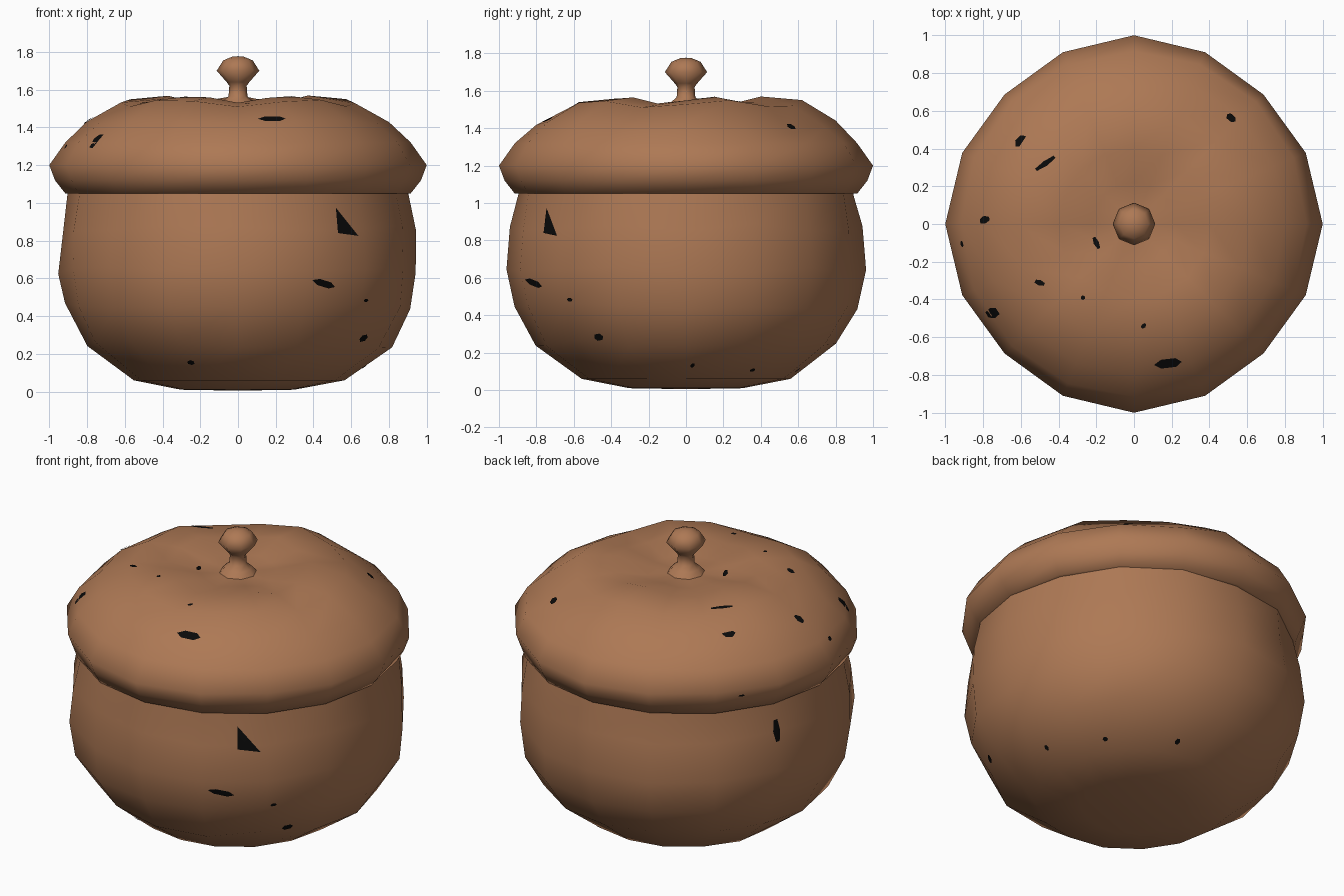
import bpy, bmesh, math, random
from mathutils import Vector
from mathutils.bvhtree import BVHTree

cube = bpy.data.objects.get("Cube")
if cube:
    bpy.data.objects.remove(cube)
random.seed(4)


def material(name, rgb):
    m = bpy.data.materials.new(name)
    m.use_nodes = True
    m.diffuse_color = (*rgb, 1)
    m.node_tree.nodes["Principled BSDF"].inputs["Base Color"].default_value = (*rgb, 1)
    return m


clay = material("warm brown clay", (0.42, 0.19, 0.09))
black = material("black fleck", (0.003, 0.003, 0.003))


def finish(bm, name, mat):
    bm.normal_update()
    mesh = bpy.data.meshes.new(name)
    bm.to_mesh(mesh)
    bm.free()
    obj = bpy.data.objects.new(name, mesh)
    bpy.context.collection.objects.link(obj)
    mesh.materials.append(mat)
    for p in mesh.polygons:
        p.use_smooth = True
    return obj


def lathe(name, profile, sides, warp=lambda r, a, z: (r, z)):
    """Turn (radius, height) points, listed bottom to top, into a round part."""
    bm = bmesh.new()
    rings = []
    for r, z in profile:
        if r == 0:
            rings.append([bm.verts.new((0, 0, z))] * sides)
            continue
        ring = []
        for i in range(sides):
            a = math.tau * i / sides
            rr, zz = warp(r, a, z)
            ring.append(bm.verts.new((rr * math.cos(a), rr * math.sin(a), zz)))
        rings.append(ring)
    for low, high in zip(rings, rings[1:]):
        for i in range(sides):
            j = (i + 1) % sides
            quad = dict.fromkeys((low[i], low[j], high[j], high[i]))
            bm.faces.new(list(quad))
    return finish(bm, name, clay)


def hand_made(r, a, z):
    # slight unevenness of the pot wall
    return r * random.uniform(0.985, 1.01), max(0, z + random.uniform(-0.02, 0.02) * (r > 0.7))


def lumpy(r, a, z):
    # soft radial folds on the crown, slightly pointed rim
    if 0.2 < r < 0.85:
        fold = math.cos(5 * (a - math.radians(-53)))
        z += 0.022 * fold * math.sin(math.pi * (r - 0.1) / 0.85)
        # dent at the back
        z -= 0.05 * max(0, math.cos(a - math.radians(43))) ** 12 * (r > 0.7)
    elif r > 0.95:
        r *= 0.985 + 0.015 * math.cos(4 * a)
    return r, z


pot = lathe("pot_body", [(0, 0.005), (0.3, 0.01), (0.56, 0.06), (0.81, 0.25), (0.925, 0.45),
                         (0.955, 0.64), (0.935, 0.87), (0.905, 1.05), (0.9, 1.14)], 16, hand_made)
lid = lathe("lid", [(0.87, 1.05), (0.915, 1.05), (0.97, 1.12), (1.0, 1.2), (0.915, 1.32),
                    (0.8, 1.43), (0.62, 1.53), (0.4, 1.55), (0.22, 1.515), (0.1, 1.51),
                    (0, 1.51)], 16, lumpy)
lathe("lid_knob", [(0.11, 1.505), (0.08, 1.54), (0.05, 1.565), (0.046, 1.62), (0.06, 1.64),
                   (0.113, 1.7), (0.078, 1.755), (0.03, 1.775), (0, 1.777)], 8)


def fleck(bm, tree, spot, width, height, tilt, wedge=False):
    """Lay a thin black chip on the nearest point of a surface."""
    centre, n, _, _ = tree.find_nearest(Vector(spot))
    u = Vector((0, 0, 1)).cross(n).normalized()
    v = n.cross(u)
    if wedge:
        outline = [(-1, 1), (1, -1), (-1, -0.8)]
    else:
        outline = [(math.cos(k * math.tau / 6) * random.uniform(0.9, 1.1),
                    math.sin(k * math.tau / 6)) for k in range(6)]
    c, s = math.cos(math.radians(tilt)), math.sin(math.radians(tilt))
    points = [(0, 0) if not wedge else (-0.4, -0.2)] + outline
    verts = []
    for x, y in points:
        x, y = x * width / 2, y * height / 2
        p, pn, _, _ = tree.find_nearest(centre + u * (x * c - y * s) + v * (x * s + y * c))
        verts.append(bm.verts.new(p + pn * 0.005))
    rim = verts[1:]
    for a, b in zip(rim, rim[1:] + rim[:1]):
        face = bm.faces.new((verts[0], a, b))
        face.normal_update()
        if face.normal.dot(n) < 0:
            face.normal_flip()


def fleck_set(name, target, flecks):
    tree = BVHTree.FromPolygons([v.co for v in target.data.vertices],
                                [p.vertices for p in target.data.polygons])
    bm = bmesh.new()
    for f in flecks:
        fleck(bm, tree, *f)
    finish(bm, name, black)


# position, width, height, tilt
fleck_set("pot_flecks", pot, [
    ((0.58, -0.72, 0.9), 0.13, 0.15, 0, True),
    ((0.46, -0.82, 0.57), 0.15, 0.04, -14),
    ((0.69, -0.63, 0.48), 0.04, 0.02, 0),
    ((0.67, -0.47, 0.28), 0.07, 0.045, 10),
    ((-0.25, -0.64, 0.15), 0.04, 0.04, -30),
    ((0.65, 0.03, 0.16), 0.025, 0.04, 0),
    ((0.5, 0.35, 0.12), 0.03, 0.03, 0),
    ((0.18, 0.6, 0.1), 0.03, 0.04, 0),
    ((-0.86, 0.35, 0.89), 0.05, 0.15, 0),
])
fleck_set("lid_flecks", lid, [
    ((0.18, -0.72, 1.41), 0.15, 0.06, 3),
    ((-0.73, -0.46, 1.31), 0.06, 0.13, -8),
    ((-0.59, 0.43, 1.43), 0.08, 0.06, 0),
    ((-0.47, 0.32, 1.53), 0.03, 0.14, -50),
    ((-0.78, 0.02, 1.42), 0.04, 0.07, 20),
    ((-0.2, -0.1, 1.51), 0.03, 0.08, 35),
    ((-0.5, -0.31, 1.54), 0.03, 0.06, 5),
    ((-0.27, -0.39, 1.55), 0.025, 0.025, 0),
    ((0.05, -0.54, 1.53), 0.025, 0.035, 0),
    ((0.52, 0.57, 1.42), 0.06, 0.05, 0),
    ((-0.88, -0.1, 1.28), 0.035, 0.03, 0),
    ((-0.79, 0.57, 1.15), 0.04, 0.015, 0),
])
